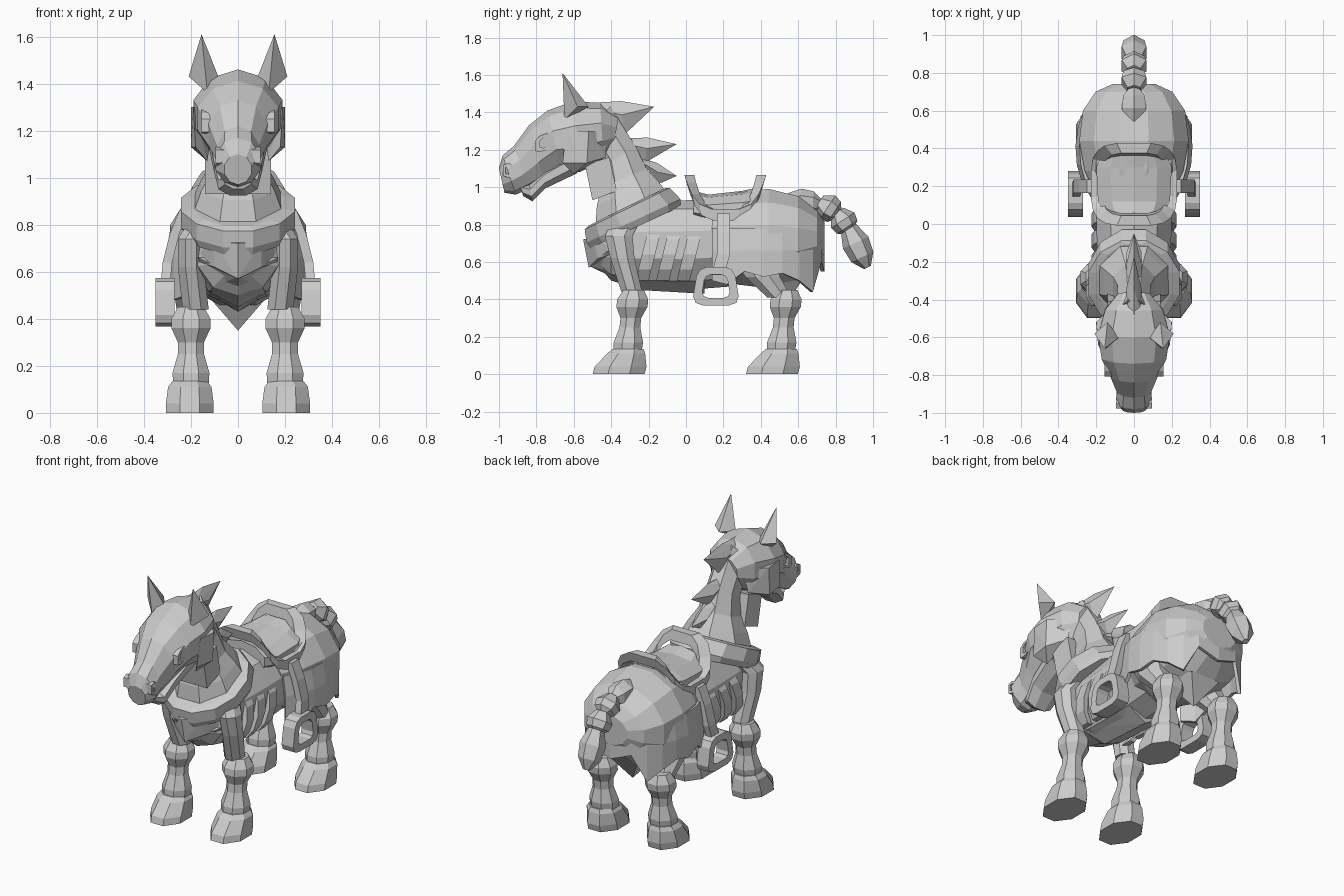
import bpy, bmesh, math
from mathutils import Vector

if "Cube" in bpy.data.objects:
    bpy.data.objects.remove(bpy.data.objects["Cube"], do_unlink=True)

GREY = (.6, .6, .6, 1)
grey = bpy.data.materials.new("plain_grey")
grey.use_nodes = True
grey.diffuse_color = GREY
grey.node_tree.nodes["Principled BSDF"].inputs["Base Color"].default_value = GREY


def finish(name, bm, mirror=False, thick=0):
    bmesh.ops.recalc_face_normals(bm, faces=bm.faces)
    mesh = bpy.data.meshes.new(name)
    bm.to_mesh(mesh)
    bm.free()
    mesh.materials.append(grey)
    part = bpy.data.objects.new(name, mesh)
    bpy.context.collection.objects.link(part)
    if thick:
        part.modifiers.new("thickness", 'SOLIDIFY').thickness = thick
    if mirror:
        part.modifiers.new("mirror", 'MIRROR')


def skin(bm, rings, wrap=True):
    """Join successive point rings with faces and return the vertex rows."""
    rows = [[bm.verts.new(point) for point in ring] for ring in rings]
    for a, b in zip(rows, rows[1:]):
        for i in range(len(a) if wrap else len(a) - 1):
            j = (i + 1) % len(a)
            bm.faces.new((a[i], a[j], b[j], b[i]))
    return rows


def loft(name, rings, mirror=False):
    """Closed solid through a row of rings."""
    bm = bmesh.new()
    rows = skin(bm, rings)
    bm.faces.new(rows[0])
    bm.faces.new(rows[-1])
    finish(name, bm, mirror)


def loop(name, rings, mirror=False):
    """Endless band whose last ring meets the first."""
    bm = bmesh.new()
    skin(bm, rings + rings[:1])
    bmesh.ops.remove_doubles(bm, verts=bm.verts, dist=.0001)
    finish(name, bm, mirror)


def hull(name, points, mirror=False):
    bm = bmesh.new()
    bmesh.ops.convex_hull(bm, input=[bm.verts.new(point) for point in points])
    finish(name, bm, mirror)


def both_sides(points):
    return [(side * x, y, z) for side in (1, -1) for x, y, z in points]


def angles(count):
    return [math.tau * (i + .5) / count for i in range(count)]


def power(value, exponent):
    return math.copysign(abs(value) ** exponent, value)


def body(name, specs, sides=10):
    """Ovals spanning a low and a high point of the side plane, with half width."""
    rings = []
    for low, high, width in specs:
        a, b = Vector((0, *low)), Vector((0, *high))
        rings.append([(a + b) / 2 + (b - a) / 2 * math.sin(t) + Vector((width * math.cos(t), 0, 0))
                      for t in angles(sides)])
    loft(name, rings)


def trunk(name, specs, sides=10):
    """Upright ovals along the body."""
    body(name, [((y, low), (y, high), width) for y, low, high, width in specs], sides)


def limb(name, specs):
    """Level ovals from top to bottom, on both sides."""
    loft(name, [[(x + rx * math.cos(t), y + ry * math.sin(t), z) for t in angles(8)]
                for x, y, z, rx, ry in specs], mirror=True)


def strap(name, path, rx, ry):
    loft(name, [[(x + rx, y + ry, z), (x - rx, y + ry, z), (x - rx, y - ry, z), (x + rx, y - ry, z)]
                for x, y, z in path], mirror=True)


def frame(name, center, size, hole, inside, outside, tilt=0, taper=0, sides=8):
    """Rounded frame facing sideways, narrowed upward by taper and sheared by tilt."""
    rings = []
    for t in angles(sides):
        up = power(math.sin(t), .5)
        along = power(math.cos(t), .5) * (1 - taper * up)
        dy, dz = size[0] * along, size[1] * up + tilt * along
        rings.append([(x, center[0] + dy * k, center[1] + dz * k)
                      for x, k in ((inside, 1), (outside, 1), (outside, hole), (inside, hole))])
    loop(name, rings, mirror=True)


# Trunk
trunk("barrel", [(-.47, .58, .74, .08), (-.4, .5, .86, .18), (-.25, .46, .92, .2),
                 (0, .45, .93, .21), (.25, .47, .93, .21)])
trunk("rump", [(.14, .52, .95, .2), (.28, .47, .98, .27), (.44, .45, 1, .3),
               (.6, .48, .96, .28), (.7, .57, .88, .21), (.74, .64, .82, .12)], sides=12)
hull("chest_keel", both_sides([(.17, -.42, .66), (0, -.52, .58), (.13, -.3, .52),
                               (0, -.25, .45), (.12, .1, .5), (0, .1, .43)]))
hull("chest_plate", both_sides([(.21, -.34, .78), (.19, -.36, .65), (.1, -.5, .73), (.1, -.47, .62),
                                (0, -.55, .72), (0, -.52, .57)]))
hull("groin", both_sides([(.13, .42, .5), (.1, .62, .5), (0, .52, .35)]))

# Ragged hide hanging over the hips
hems = [.5, .48, .55, .52, .54, .5, .44, .6, .55]
sheet = []
for i, hem in enumerate(hems):
    t = math.radians(-50 + 140 * i / (len(hems) - 1))
    x, y = .31 * abs(math.cos(t)) ** .7, .4 + .34 * math.sin(t)
    sheet.append([(x * .93, y, .78), (x, y, .66), (x, y, hem)])
bm = bmesh.new()
skin(bm, sheet, wrap=False)
finish("hip_hide", bm, mirror=True, thick=.02)

# Broad ribs curving around the barrel
for i in range(3):
    bend = [math.radians(a) for a in (60, 30, 0, -30, -60)]
    strap(f"rib_{i + 1}", [(.1 + .11 * math.cos(t), -.2 + .11 * i + .04 * math.sin(t),
                            .64 + .16 * math.sin(t)) for t in bend], .015, .035)

# Neck, collar and throat
body("neck", [((-.5, .78), (-.08, .97), .21), ((-.49, .9), (-.13, 1.03), .17),
              ((-.46, 1), (-.2, 1.1), .12), ((-.46, 1.1), (-.26, 1.22), .095),
              ((-.55, 1.26), (-.4, 1.44), .09)], sides=8)
body("collar", [((-.52, .67), (-.02, .9), .23), ((-.54, .7), (-.02, .94), .25),
                ((-.55, .77), (-.08, 1), .25), ((-.53, .79), (-.1, 1), .2)], sides=12)
hull("throat_block", both_sides([(.14, -.54, 1.12), (.14, -.41, 1.16), (.14, -.37, .98), (.14, -.5, .93)]))

# Head
body("skull", [((-.39, 1.2), (-.36, 1.38), .09), ((-.44, 1.14), (-.46, 1.45), .16),
               ((-.57, 1.08), (-.6, 1.46), .2), ((-.67, 1.09), (-.74, 1.41), .18),
               ((-.76, 1.03), (-.84, 1.33), .13), ((-.84, .99), (-.92, 1.22), .095),
               ((-.91, .96), (-.98, 1.17), .1), ((-.97, .97), (-1, 1.1), .06)])
body("jaw", [((-.58, 1.07), (-.6, 1.2), .13), ((-.75, .99), (-.76, 1.1), .11),
             ((-.82, .92), (-.84, 1.02), .09), ((-.87, .95), (-.89, 1.02), .06)], sides=8)
hull("cheeks", [(.1, -.42, 1.3), (.12, -.43, 1.16), (.2, -.52, 1.3), (.2, -.53, 1.13),
                (.19, -.64, 1.3), (.18, -.66, 1.13), (.13, -.6, 1.07)], mirror=True)
frame("eye_rims", (-.73, 1.25), (.08, .045), .65, .08, .155, tilt=.03)
frame("nostrils", (-.95, 1.09), (.03, .04), .55, .04, .095, sides=6)
hull("ears", [(.08, -.6, 1.42), (.21, -.58, 1.43), (.14, -.52, 1.43), (.13, -.65, 1.36),
              (.155, -.66, 1.61)], mirror=True)

# Mane locks from front root, back root and tip
locks = [((-.52, 1.45), (-.33, 1.28), (-.17, 1.43)),
         ((-.36, 1.26), (-.22, 1.13), (-.05, 1.23)),
         ((-.26, 1.16), (-.14, 1.02), (-.05, 1.06))]
for i, lock in enumerate(locks):
    front, back, tip = [Vector((0, *point)) for point in lock]
    side = Vector((.04, 0, 0))
    middle = (front + back + tip) / 3
    ridge = (front + tip) / 2 + Vector((0, 0, .02))
    root = front.lerp(back, .2)
    hull(f"mane_lock_{i + 1}", [front, back, tip, ridge, middle + side, middle - side,
                                root + side, root - side])

# Saddle seat and its raised rim
trunk("saddle_seat", [(.04, .8, .98, .16), (.12, .8, .96, .2), (.3, .8, .98, .21), (.39, .8, 1, .17)])
rim = []
for t in angles(20):
    x, along = .23 * power(math.cos(t), .5), power(math.sin(t), .6)
    z = .88 + .19 * abs(along) ** 4
    rim.append([(x * k, .21 + .22 * along * m, z - drop)
                for k, m, drop in ((1, 1, 0), (1, .92, .06), (.74, .7, .06), (.74, .76, 0))])
loop("saddle_rim", rim)

# Stirrups
strap("stirrup_straps", [(.23, .2, .86), (.27, .2, .76), (.3, .2, .64), (.31, .17, .53)], .02, .035)
frame("stirrups", (.16, .47), (.115, .105), .6, .27, .35, taper=.15, sides=12)

# Legs, with the same knee, shin and hoof front and back
limb("front_shoulders", [(.15, -.32, .82, .06, .08), (.2, -.36, .74, .06, .08),
                         (.2, -.34, .62, .06, .07), (.18, -.29, .44, .06, .06)])
limb("hind_thighs", [(.19, .36, .62, .08, .12), (.2, .41, .52, .08, .1), (.2, .5, .41, .06, .07)])
shin = [(.45, .06), (.4, .09), (.36, .09), (.3, .06), (.25, .06), (.17, .085), (.1, .08)]
for label, y in (("front", -.28), ("hind", .54)):
    limb(label + "_shins", [(.2, y - (.45 - z) / 10, z, r, r) for z, r in shin])
    limb(label + "_hooves", [(.205, y - shift, z, width, length) for shift, z, width, length in
                             ((.03, .135, .08, .09), (.04, .11, .1, .11),
                              (.07, .04, .11, .15), (.08, 0, .11, .15))])

# Tail of knotted tufts along a drooping path
path = [Vector((0, *point)) for point in ((.56, .92), (.73, .91), (.82, .85), (.88, .76), (.97, .57))]
for i, (a, b) in enumerate(zip(path, path[1:])):
    across = (b - a).normalized().cross(Vector((1, 0, 0)))
    rings = []
    for step, radius in ((-.2, .04), (.3, .075), (.7, .065), (1, .02)):
        center = a.lerp(b, step)
        rings.append([center + radius * (across * math.sin(t) + Vector((math.cos(t), 0, 0)))
                      for t in angles(6)])
    loft(f"tail_tuft_{i + 1}", rings)
